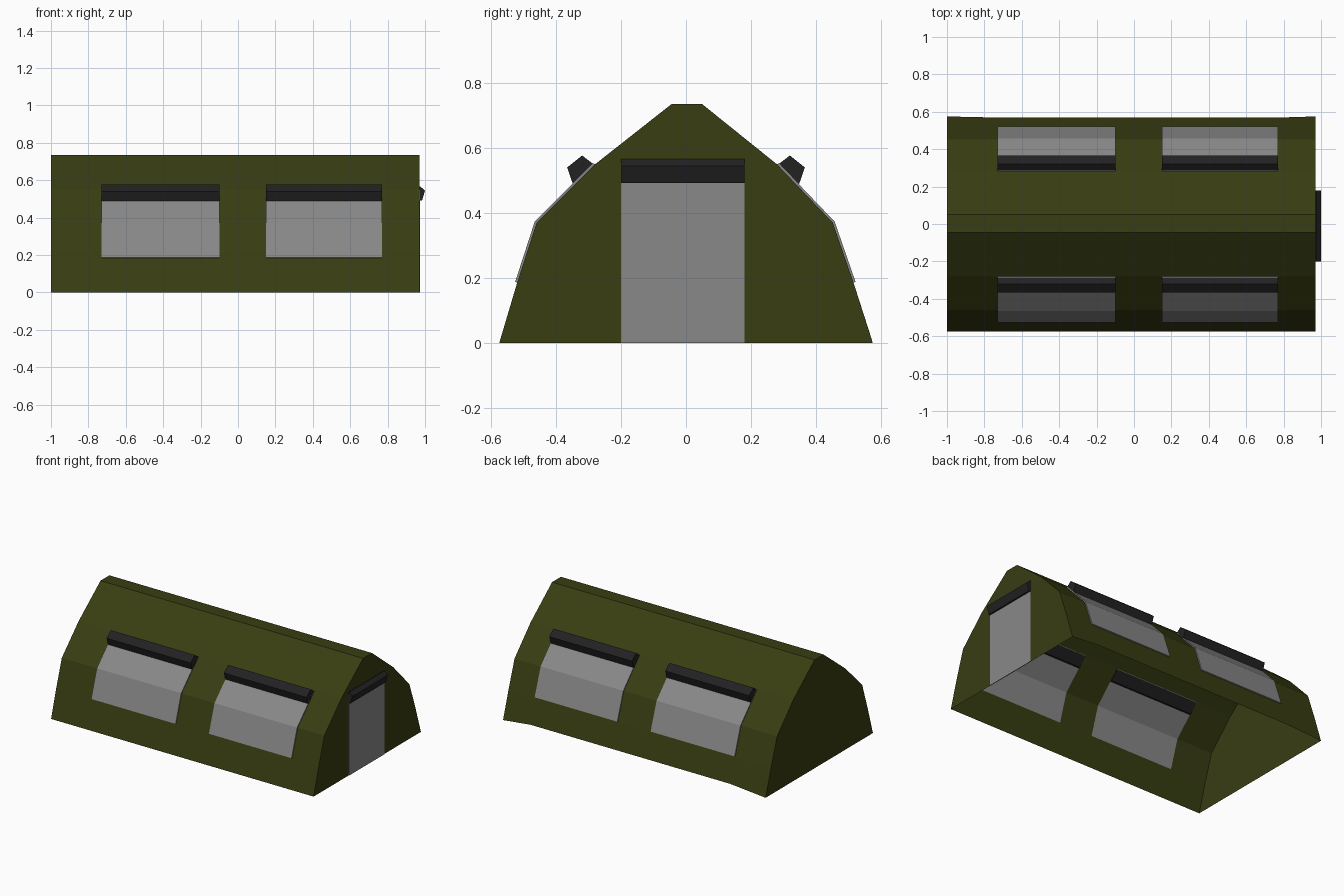
import bpy, bmesh
from mathutils import Vector

if "Cube" in bpy.data.objects:
    bpy.data.objects.remove(bpy.data.objects["Cube"])


def material(name, c):
    m = bpy.data.materials.new(name)
    m.diffuse_color = (*c, 1)
    m.use_nodes = True
    m.node_tree.nodes["Principled BSDF"].inputs["Base Color"].default_value = m.diffuse_color
    return m


GREEN = material("canvas_green", (0.04, 0.047, 0.006))
GREY = material("mesh_grey", (0.25, 0.25, 0.25))
BLACK = material("rolled_black", (0.016, 0.016, 0.017))


def finish(name, bm, mat, recalc=True):
    if recalc:
        bmesh.ops.recalc_face_normals(bm, faces=bm.faces)
    me = bpy.data.meshes.new(name)
    bm.to_mesh(me)
    bm.free()
    me.materials.append(mat)
    ob = bpy.data.objects.new(name, me)
    bpy.context.collection.objects.link(ob)
    return ob


def prism(name, outline, axis, a, b, mat):
    """Extrude a closed outline along x or y from a to b."""
    bm = bmesh.new()
    place = (lambda t, p: (t, *p)) if axis == 'x' else (lambda t, p: (p[0], t, p[1]))
    f = bm.faces.new([bm.verts.new(place(a, p)) for p in outline])
    ext = bmesh.ops.extrude_face_region(bm, geom=[f])['geom']
    shift = (b - a, 0, 0) if axis == 'x' else (0, b - a, 0)
    bmesh.ops.translate(bm, vec=shift,
                        verts=[v for v in ext if isinstance(v, bmesh.types.BMVert)])
    return finish(name, bm, mat)


# tent cross-section (y, z), front to back, and lengthwise stations
P = [(-.575, 0), (-.52, .185), (-.46, .37), (-.28, .55), (-.045, .735),
     (.05, .735), (.28, .55), (.452, .37), (.516, .185), (.575, 0)]
X = [-1, -.73, -.1, .15, .77, .97]
DOOR = (-.2, .18, .55)

# open-bottomed canvas shell with window holes
bm = bmesh.new()
grid = []
for i, x in enumerate(X):
    row = [bm.verts.new((x, y, z)) for y, z in P]
    if 0 < i < len(X) - 1:
        row[-1].co += Vector((0, -.006, .02))   # slack hem at the back
    grid.append(row)
for i in range(len(X) - 1):
    for j in range(len(P) - 1):
        if not (i in (1, 3) and j in (1, 2, 6, 7)):
            bm.faces.new((grid[i][j], grid[i + 1][j], grid[i + 1][j + 1], grid[i][j + 1]))
# plain end, and end with the doorway
bm.faces.new(grid[0])
y0, y1, top = DOOR
doorway = [bm.verts.new((X[-1], y, z)) for y, z in ((y1, 0), (y1, top), (y0, top), (y0, 0))]
bm.faces.new(grid[-1] + doorway)
finish("canvas_shell", bm, GREEN)

# windows and their rolled-up covers
for side, idx in (("front", (1, 2, 3)), ("back", (8, 7, 6))):
    s = -1 if side == "front" else 1
    inner = [P[k] for k in idx]
    outer = [(y + s * .006, z + .003) for y, z in inner]
    roll = [(s * y, z) for y, z in
            ((.278, .545), (.32, .577), (.366, .54), (.348, .488), (.33, .488))]
    for n, (a, b) in enumerate(((X[1], X[2]), (X[3], X[4])), 1):
        prism(f"{side}_window_{n}", inner + outer[::-1], 'x', a, b, GREY)
        prism(f"{side}_window_roll_{n}", roll, 'x', a, b, BLACK)

# door panel and its rolled-up cover
prism("door_panel", [(.968, 0), (.973, 0), (.973, top), (.968, top)], 'y', y0, y1, GREY)
prism("door_roll", [(.965, .566), (.975, .566), (1.0, .545), (.984, .492), (.965, .492)],
      'y', y0, y1, BLACK)
